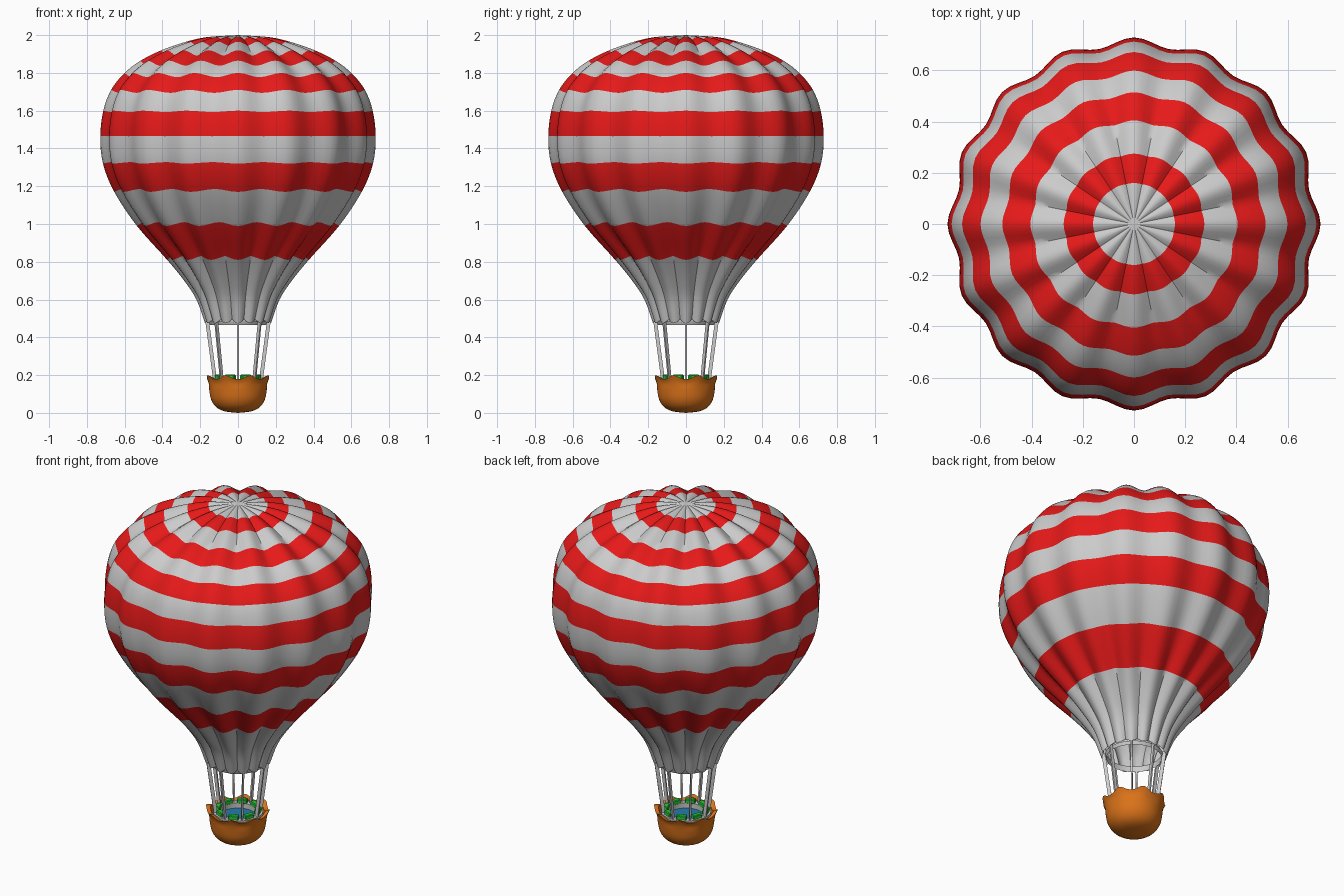
import bpy, bmesh, math
from mathutils import Vector, Matrix

if "Cube" in bpy.data.objects:
    bpy.data.objects.remove(bpy.data.objects["Cube"])

TAU = 2 * math.pi
SEG = 128


def material(name, rgb):
    m = bpy.data.materials.new(name)
    m.diffuse_color = (*rgb, 1)
    m.use_nodes = True
    m.node_tree.nodes["Principled BSDF"].inputs["Base Color"].default_value = m.diffuse_color
    return m


grey = material("white_cloth", (0.8, 0.8, 0.8))
red = material("red_cloth", (0.8, 0.01, 0.01))
orange = material("wicker_orange", (0.7, 0.17, 0.01))
green = material("green_pad", (0.02, 0.6, 0.04))
blue = material("blue_floor", (0.02, 0.2, 0.4))


def finish(bm, name, mats, smooth=True):
    bmesh.ops.remove_doubles(bm, verts=bm.verts, dist=1e-5)
    me = bpy.data.meshes.new(name)
    bm.to_mesh(me)
    bm.free()
    for m in mats:
        me.materials.append(m)
    ob = bpy.data.objects.new(name, me)
    bpy.context.collection.objects.link(ob)
    if smooth:
        bpy.ops.object.select_all(action='DESELECT')
        ob.select_set(True)
        bpy.context.view_layer.objects.active = ob
        bpy.ops.object.shade_smooth_by_angle(angle=math.radians(50))
    return ob


def smooth_profile(points, steps):
    """Catmull-Rom through (r, z) points; also returns the source segment of each step."""
    p = [Vector(q) for q in points]
    p = [2 * p[0] - p[1]] + p + [2 * p[-1] - p[-2]]
    out, src = [], []
    for i in range(1, len(p) - 2):
        a, b, c, d = p[i - 1:i + 3]
        for k in range(steps):
            t = k / steps
            out.append(0.5 * (2 * b + (c - a) * t + (2 * a - 5 * b + 4 * c - d) * t * t
                              + (3 * b - a - 3 * c + d) * t ** 3))
            src.append(i - 1)
    return out + [p[-2]], src


def revolve(name, prof, mats, shape=None, mat_of=None):
    """Lathe (r, z) profile; shape(i, angle) may alter each point."""
    bm = bmesh.new()
    rings = []
    for i, q in enumerate(prof):
        ring = []
        for s in range(SEG):
            a = TAU * s / SEG
            r, z = shape(i, a) if shape else q
            r = max(r, 0) if q[0] > 1e-6 else 0
            ring.append(bm.verts.new((r * math.cos(a), r * math.sin(a), z)))
        rings.append(ring)
    for i in range(len(prof) - 1):
        for s in range(SEG):
            t = (s + 1) % SEG
            f = bm.faces.new((rings[i][s], rings[i][t], rings[i + 1][t], rings[i + 1][s]))
            f.material_index = mat_of[i] if mat_of else 0
    bmesh.ops.remove_doubles(bm, verts=bm.verts, dist=1e-6)
    bmesh.ops.dissolve_degenerate(bm, edges=bm.edges, dist=1e-7)
    return finish(bm, name, mats)


# Envelope: outer profile, split at the stripe edges
outline = [(0.175, 0.475), (0.22, 0.60), (0.285, 0.70), (0.375, 0.81), (0.535, 0.99),
           (0.655, 1.17), (0.715, 1.32), (0.729, 1.465), (0.713, 1.60), (0.672, 1.71),
           (0.60, 1.80), (0.515, 1.865), (0.405, 1.92), (0.275, 1.965), (0.16, 1.99), (0, 2.0)]
stripes = [0, 0, 0, 1, 0, 1, 0, 1, 0, 1, 0, 1, 0, 1, 0]
prof, src = smooth_profile(outline, 4)


def gores(i, a):
    p = prof[i]
    t = prof[min(i + 1, len(prof) - 1)] - prof[max(i - 1, 0)]
    n = Vector((t.y, -t.x)).normalized()
    w = min(max((p.x - 0.2) / 0.35, 0), 1)
    dip = w * (0.5 - 0.5 * math.cos(16 * a)) + (1 - w) * (1 - abs(math.cos(8 * a)))
    q = p - n * dip * 0.032 * min(1, p.x / 0.38)
    if i < 3:                                  # scalloped mouth edge
        q.y += 0.015 * dip * (1 - i / 3)
    return q


revolve("envelope", prof, [grey, red], gores, [stripes[k] for k in src])

# Folded hem inside the mouth
revolve("mouth_hem", [(0.156, 0.485), (0.148, 0.465), (0.148, 0.50)], [grey])

# Basket: rounded bowl with a rim that peaks between the straps
bowl, _ = smooth_profile([(0, 0), (0.07, 0.008), (0.115, 0.03), (0.142, 0.07),
                          (0.152, 0.12), (0.157, 0.16), (0.168, 0.187)], 3)
bowl += [Vector((0.145, 0.18)), Vector((0.138, 0.13))]


def rim(i, a):
    p = bowl[i].copy()
    k = min(max((p.y - 0.13) / 0.057, 0), 1)
    peak = abs(math.sin(4 * a)) ** 3 - 0.4
    return p + Vector((0.010, 0.020)) * peak * k


revolve("basket", bowl, [orange], rim)
revolve("basket_floor", [(0, 0.15), (0.142, 0.15)], [blue])
revolve("inner_ring", [(0.095, 0.15), (0.095, 0.18), (0.135, 0.18), (0.135, 0.15)], [grey])


def box_between(bm, p, q, side, width, depth):
    """Box bar from p to q; side is its width direction."""
    axis = (q - p).normalized()
    out = side.cross(axis).normalized()
    rot = Matrix((side, out, axis)).transposed().to_4x4()
    m = Matrix.Translation((p + q) / 2) @ rot @ Matrix.Diagonal((width, depth, (q - p).length, 1))
    bmesh.ops.create_cube(bm, size=1, matrix=m)


# Eight straps and the padded blocks between them
straps, pads = bmesh.new(), bmesh.new()
for k in range(8):
    a = TAU * k / 8
    d, side = Vector((math.cos(a), math.sin(a), 0)), Vector((-math.sin(a), math.cos(a), 0))
    box_between(straps, d * 0.117 + Vector((0, 0, 0.14)), d * 0.165 + Vector((0, 0, 0.50)),
                side, 0.009, 0.02)
    a += TAU / 16
    d, side = Vector((math.cos(a), math.sin(a), 0)), Vector((-math.sin(a), math.cos(a), 0))
    box_between(pads, d * 0.108 + Vector((0, 0, 0.175)), d * 0.108 + Vector((0, 0, 0.202)),
                side, 0.055, 0.03)
finish(straps, "straps", [grey], False)
bmesh.ops.bevel(pads, geom=pads.edges[:], offset=0.004, segments=1, affect='EDGES')
finish(pads, "basket_pads", [green], False)
